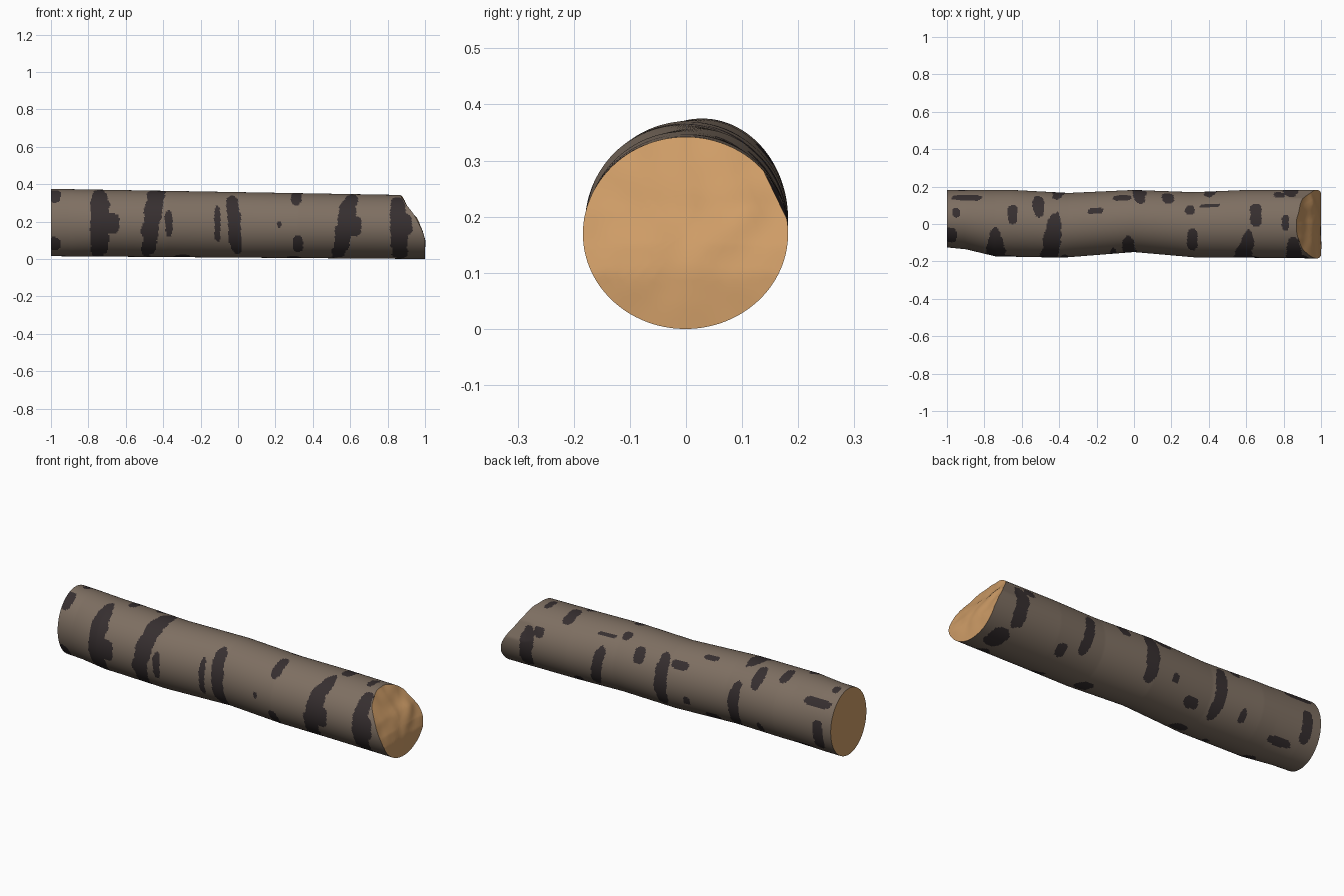
import bpy
import math
from mathutils import Vector, noise

cube = bpy.data.objects.get("Cube")
if cube:
    bpy.data.objects.remove(cube, do_unlink=True)

ALONG, AROUND, RINGS = 320, 160, 10


def make_material(name, colour):
    mat = bpy.data.materials.new(name)
    mat.use_nodes = True
    mat.diffuse_color = (*colour, 1)
    shader = next(n for n in mat.node_tree.nodes if n.type == "BSDF_PRINCIPLED")
    shader.inputs["Base Color"].default_value = (*colour, 1)
    shader.inputs["Roughness"].default_value = 0.9
    return mat


bark = make_material("grey_brown_bark", (0.21, 0.16, 0.122))
dark_bark = make_material("dark_bark_patch", (0.037, 0.028, 0.029))
cut_wood = make_material("cut_wood", (0.62, 0.335, 0.135))


def interpolate(points, t):
    """Piecewise linear lookup in (position, value) pairs."""
    if t <= points[0][0]:
        return points[0][1]
    for (a, va), (b, vb) in zip(points, points[1:]):
        if t <= b:
            return va + (vb - va) * (t - a) / (b - a)
    return points[-1][1]


# Side outlines of the log, and how far the broken end reaches at each height
FRONT = [(-1, -.125), (-.9, -.135), (-.74, -.173), (-.38, -.18), (0, -.15),
         (.32, -.178), (.6, -.18), (1, -.184)]
BACK = [(-1, .182), (-.65, .182), (-.35, .166), (0, .182), (.32, .17),
        (.6, .182), (1, .182)]
BREAK = [(0, 1), (.1, 1), (.15, .985), (.22, .95), (.29, .9), (.34, .87)]


def section(x, angle):
    """Point of the cross-section; angle 0 is the front, 90 degrees the top."""
    y0, y1 = interpolate(FRONT, x), interpolate(BACK, x)
    z0, z1 = .0075 * (1 - x), .3575 - .0175 * x
    y = (y0 + y1) / 2 - math.cos(angle) * (y1 - y0) / 2
    z = (z0 + z1) / 2 + math.sin(angle) * (z1 - z0) / 2
    # Flattened shoulder close to the broken end
    over = .9 * y + .435 * z - .247 - .1 * max(0, .85 - x)
    if over > 0:
        y, z = y - .9 * over, z - .435 * over
    return y, z


def break_x(y, z):
    return interpolate(BREAK, z) - .012 * (1 - interpolate(BREAK, 0)) \
        + .012 * noise.noise(Vector((y * 14, z * 14, 3))) * min(1, z * 4)


# Long bands around the log: x, angle, half width, half angle, lean
BANDS = [
    (-.74, 0, .05, 80, 0), (-.455, 18, .045, 95, .035), (-.11, 3, .017, 33, 0),
    (-.02, 3, .035, 62, -.015), (.57, 0, .045, 78, .045), (.86, -5, .045, 72, -.01),
    (.84, 185, .04, 42, .01), (.42, 185, .03, 38, .02), (.03, 175, .04, 50, 0),
    (-.4, 190, .035, 48, .01), (-.92, 195, .03, 30, 0),
]
# Small flecks: x, angle, half width, half angle
FLECKS = [
    (-.68, 0, .04, 18), (-.37, 0, .02, 24), (.62, 0, .04, 18), (.9, 5, .03, 20),
    (-.9, 138, .08, 8), (-.95, 103, .02, 10), (-.65, 106, .025, 17),
    (-.51, 125, .03, 24), (-.21, 113, .045, 6), (-.06, 140, .05, 8),
    (.18, 143, .03, 16), (.3, 117, .025, 9), (.4, 125, .06, 4), (.65, 106, .03, 20),
    (.78, 150, .03, 9), (.81, 92, .02, 14), (.31, 60, .03, 22), (.32, -35, .025, 18),
    (.22, 2, .012, 6), (-.98, 55, .03, 18), (-.98, -40, .03, 16), (.9, 250, .05, 20),
    (.55, 228, .03, 12), (-.25, 225, .04, 10), (-.12, 200, .02, 8),
    (-.55, 215, .02, 12), (-.8, 232, .06, 8), (.3, 275, .04, 15), (-.3, 280, .04, 12),
]
PATCHES = BANDS + [(*fleck, 0) for fleck in FLECKS]


def is_dark(x, degrees, point):
    ragged = .5 * noise.noise(point * 16) + .25 * noise.noise(point * 40)
    for px, pa, half_x, half_a, lean in PATCHES:
        if abs(x - px) > .2:
            continue
        across = ((degrees - pa + 180) % 360 - 180) / half_a
        if abs(across) < 1.3:
            along = (x - px - lean * across) / half_x
            if along ** 2 + across ** 4 + ragged < 1:
                return True
    return False


def make_object(name, verts, faces, materials, smooth=True):
    mesh = bpy.data.meshes.new(name)
    mesh.from_pydata(verts, [], faces)
    for mat in materials:
        mesh.materials.append(mat)
    if smooth:
        mesh.shade_smooth()
    obj = bpy.data.objects.new(name, mesh)
    bpy.context.collection.objects.link(obj)
    return mesh


# Bark tube, each lengthwise line ending on the broken rim
angles = [math.tau * j / AROUND for j in range(AROUND)]
ends = [break_x(*section(.93, a)) for a in angles]
verts, faces = [], []
for i in range(ALONG + 1):
    for a, end in zip(angles, ends):
        x = -1 + (end + 1) * i / ALONG
        verts.append((x, *section(x, a)))
for i in range(ALONG):
    for j in range(AROUND):
        k = (j + 1) % AROUND
        low, high = i * AROUND, (i + 1) * AROUND
        faces.append((low + j, low + k, high + k, high + j))
tube = make_object("bark_tube", verts, faces, [bark, dark_bark])
for index, poly in enumerate(tube.polygons):
    degrees = 360 * (index % AROUND + .5) / AROUND
    poly.material_index = int(is_dark(poly.center.x, degrees, poly.center))

# Straight cut at the left end of the length
left_rim = verts[:AROUND]
make_object("straight_cut_end", left_rim, [tuple(reversed(range(AROUND)))],
            [cut_wood], smooth=False)

# Slanting broken end, built as rings shrinking to the middle
rim = [Vector(v) for v in verts[-AROUND:]]
middle = sum(rim, Vector()) / AROUND
cap_verts, cap_faces = [], []
for r in range(RINGS):
    for point in rim:
        p = middle.lerp(point, 1 - r / RINGS)
        if r:
            p.x = break_x(p.y, p.z)
        cap_verts.append(p)
cap_verts.append(Vector((break_x(middle.y, middle.z), middle.y, middle.z)))
for r in range(RINGS):
    for j in range(AROUND):
        k = (j + 1) % AROUND
        a, b = r * AROUND + j, r * AROUND + k
        if r < RINGS - 1:
            cap_faces.append((a, b, b + AROUND, a + AROUND))
        else:
            cap_faces.append((a, b, len(cap_verts) - 1))
make_object("broken_end", cap_verts, cap_faces, [cut_wood])
